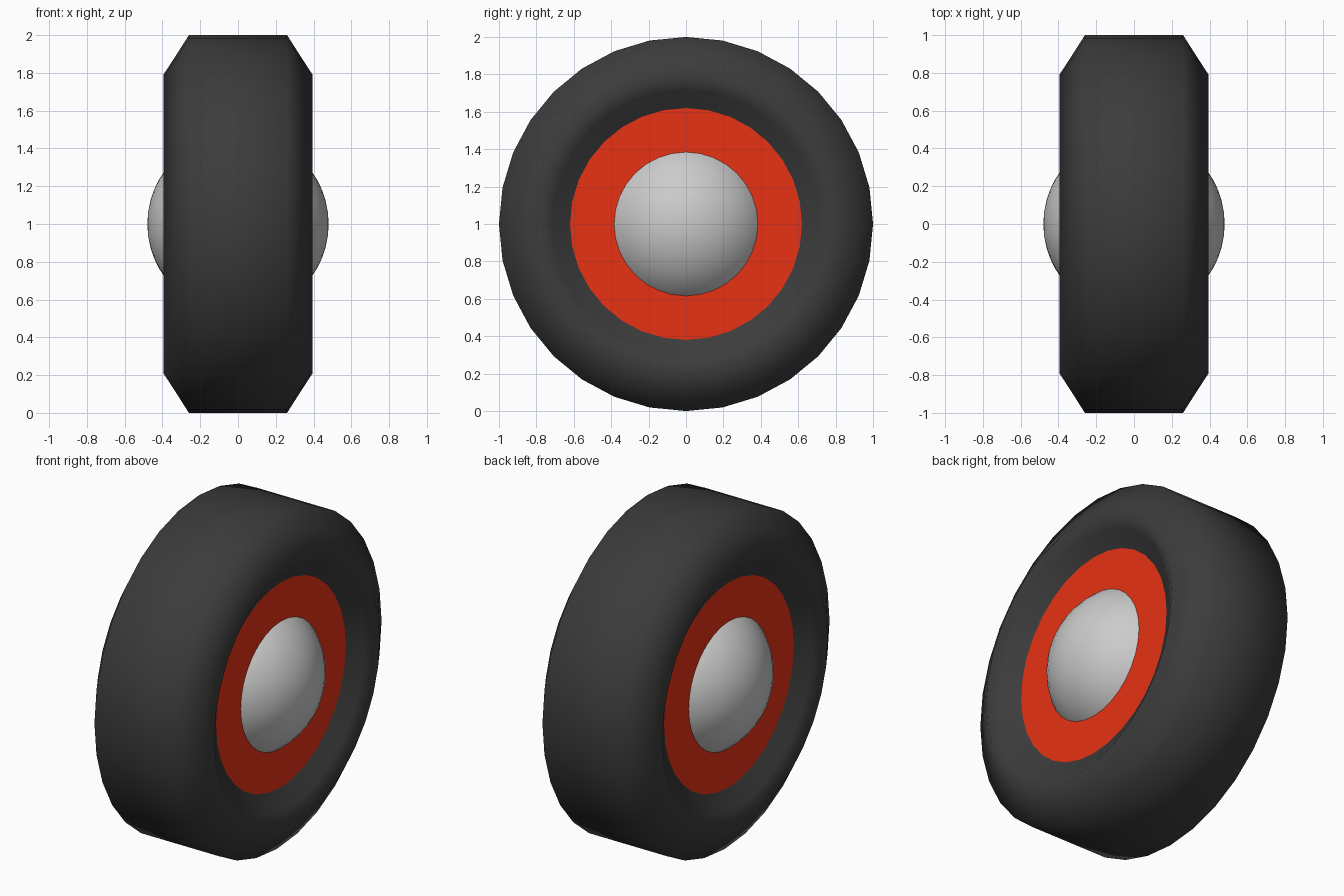
import bpy
import bmesh
from math import cos, sin, pi
from mathutils import Matrix

if "Cube" in bpy.data.objects:
    bpy.data.objects.remove(bpy.data.objects["Cube"])

SIDES = 32
CENTRE = (0, 0, 1)


def make_object(name, bm, colour=None, smooth=True):
    mesh = bpy.data.meshes.new(name)
    bm.to_mesh(mesh)
    bm.free()
    for face in mesh.polygons:
        face.use_smooth = smooth
    if colour:
        mat = bpy.data.materials.new(name + "_colour")
        mat.diffuse_color = (*colour, 1)
        mat.use_nodes = True
        mat.node_tree.nodes["Principled BSDF"].inputs["Base Color"].default_value = mat.diffuse_color
        mesh.materials.append(mat)
    obj = bpy.data.objects.new(name, mesh)
    obj.location = CENTRE
    bpy.context.collection.objects.link(obj)
    return obj


# Tyre: half profile (x, radius), mirrored and revolved round the x axis
half = [(0.26, 1.0), (0.33, 0.89), (0.395, 0.79), (0.345, 0.715), (0.287, 0.62)]
profile = [(-x, r) for x, r in reversed(half)] + half
bm = bmesh.new()
angles = [2 * pi * k / SIDES for k in range(SIDES)]
rings = [[bm.verts.new((x, r * cos(a), r * sin(a))) for a in angles] for x, r in profile]
for lo, hi in zip(rings, rings[1:]):
    for k in range(SIDES):
        n = (k + 1) % SIDES
        bm.faces.new((lo[k], lo[n], hi[n], hi[k]))
make_object("tyre", bm, (0.045, 0.045, 0.045))

# Rim: red drum whose end caps show inside the tyre
turn = Matrix.Rotation(pi / 2, 4, 'Y')
bm = bmesh.new()
bmesh.ops.create_cone(bm, cap_ends=True, segments=SIDES, radius1=0.62,
                      radius2=0.62, depth=0.574, matrix=turn)
make_object("rim", bm, (0.8, 0.032, 0.007), smooth=False)

# Hub: sphere bulging out through both rim faces
bm = bmesh.new()
bmesh.ops.create_uvsphere(bm, u_segments=32, v_segments=24, radius=0.48, matrix=turn)
make_object("hub", bm)
